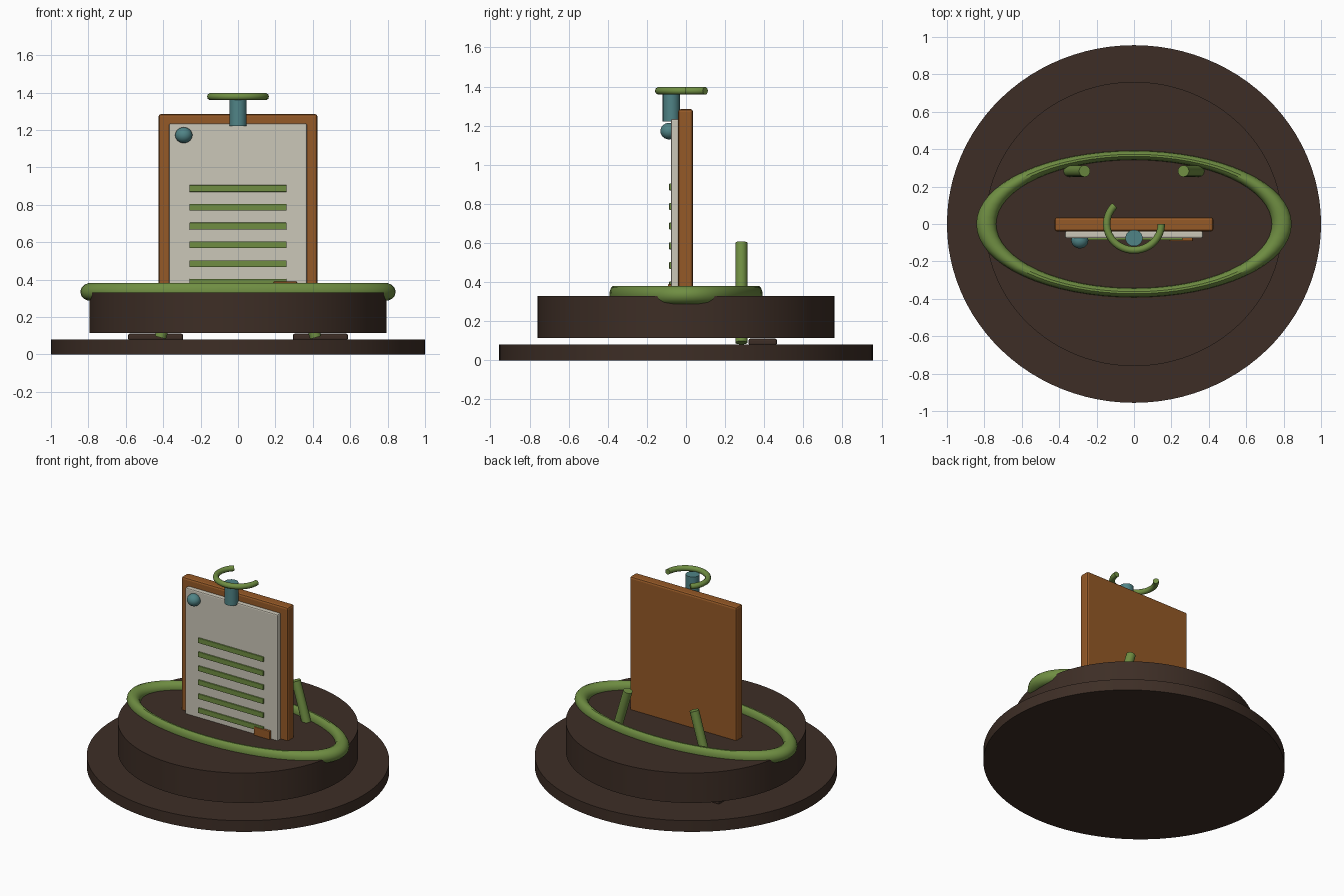
import bpy, bmesh, math
from mathutils import Vector

cube = bpy.data.objects.get("Cube")
if cube:
    bpy.data.objects.remove(cube, do_unlink=True)


def material(name, rgb):
    m = bpy.data.materials.new(name)
    m.use_nodes = True
    m.diffuse_color = (*rgb, 1)
    m.node_tree.nodes["Principled BSDF"].inputs["Base Color"].default_value = (*rgb, 1)
    return m


BROWN = material("dark brown", (0.047, 0.027, 0.019))
GREEN = material("moss green", (0.16, 0.27, 0.055))
ORANGE = material("orange wood", (0.30, 0.10, 0.02))
PAPER = material("paper cream", (0.60, 0.57, 0.48))
TEAL = material("teal", (0.08, 0.23, 0.24))
DEPTH = 0.956  # round parts are slightly flattened front to back


def finish(name, mat, smooth=True):
    obj = bpy.context.object
    obj.name = name
    obj.data.materials.append(mat)
    if smooth:
        bpy.ops.object.transform_apply(location=False, rotation=False, scale=True)
        bpy.ops.object.shade_smooth_by_angle(angle=math.radians(35))
    return obj


def box(name, mat, x, y, z, bevel=0.0):
    """Box from its (low, high) range on each axis."""
    spans = (x, y, z)
    bpy.ops.mesh.primitive_cube_add(size=1, location=[sum(s) / 2 for s in spans])
    obj = bpy.context.object
    obj.scale = [s[1] - s[0] for s in spans]
    bpy.ops.object.transform_apply(location=False, rotation=False, scale=True)
    if bevel:
        mod = obj.modifiers.new("rounded edges", "BEVEL")
        mod.width, mod.segments = bevel, 2
    return finish(name, mat, smooth=False)


def rod(name, mat, start, end, radius, sides=24, depth=1.0):
    """Cylinder between two points."""
    a, b = Vector(start), Vector(end)
    bpy.ops.mesh.primitive_cylinder_add(vertices=sides, radius=radius, depth=(b - a).length,
                                        location=(a + b) / 2)
    obj = bpy.context.object
    obj.rotation_euler = (b - a).to_track_quat("Z", "Y").to_euler()
    obj.scale.y = depth
    return finish(name, mat)


# Stacked round bases
rod("lower_base", BROWN, (0, 0, 0), (0, 0, 0.08), 1.0, 96, DEPTH)
rod("upper_base", BROWN, (0, 0, 0.115), (0, 0, 0.33), 0.795, 96, DEPTH)

# Oval rim lying on the upper base
bpy.ops.mesh.primitive_torus_add(major_segments=64, minor_segments=14, major_radius=0.79,
                                 minor_radius=0.053, location=(0, 0, 0.334))
bpy.context.object.scale = (1, 0.465, 0.9)
finish("oval_rim", GREEN)

# Board with its sheet
box("board", ORANGE, (-0.425, 0.425), (-0.04, 0.036), (0.30, 1.285), 0.014)
box("sheet", PAPER, (-0.368, 0.368), (-0.076, -0.038), (0.30, 1.235), 0.008)

# Written lines
for i in range(6):
    z = 0.887 - 0.1005 * i
    box(f"text_line_{i + 1}", GREEN, (-0.26, 0.26), (-0.086, -0.07), (z - 0.018, z + 0.018), 0.003)
box("corner_tab", ORANGE, (0.19, 0.315), (-0.092, -0.07), (0.31, 0.389), 0.004)

# Pin in the sheet corner
bpy.ops.mesh.primitive_uv_sphere_add(segments=24, ring_count=14, radius=0.046,
                                     location=(-0.29, -0.087, 1.172))
bpy.context.object.scale = (1, DEPTH, 0.92)
finish("pin", TEAL)

# Clip post and the open hook on top
rod("clip_post", TEAL, (0, -0.075, 1.222), (0, -0.075, 1.372), 0.046, 24, DEPTH)
curve = bpy.data.curves.new("hook", "CURVE")
curve.dimensions = "3D"
curve.bevel_depth = 0.0195
curve.bevel_resolution = 3
curve.use_fill_caps = True
steps = 36
spline = curve.splines.new("POLY")
spline.points.add(steps)
for i, p in enumerate(spline.points):
    a = -math.radians(225) * i / steps
    p.co = (0.146 * math.cos(a), 0.146 * DEPTH * math.sin(a), 1.378, 1)
hook = bpy.data.objects.new("hook", curve)
bpy.context.collection.objects.link(hook)
curve.materials.append(GREEN)

# Slanted back struts and flat feet, mirrored
for side, s in (("right", -1), ("left", 1)):
    rod(f"{side}_strut", GREEN, (s * 0.415, 0.283, 0.09), (s * 0.264, 0.283, 0.60), 0.031, 20)
    low, high = sorted((s * 0.293, s * 0.588))
    box(f"{side}_foot", BROWN, (low, high), (0.32, 0.465), (0.075, 0.111), 0.01)
